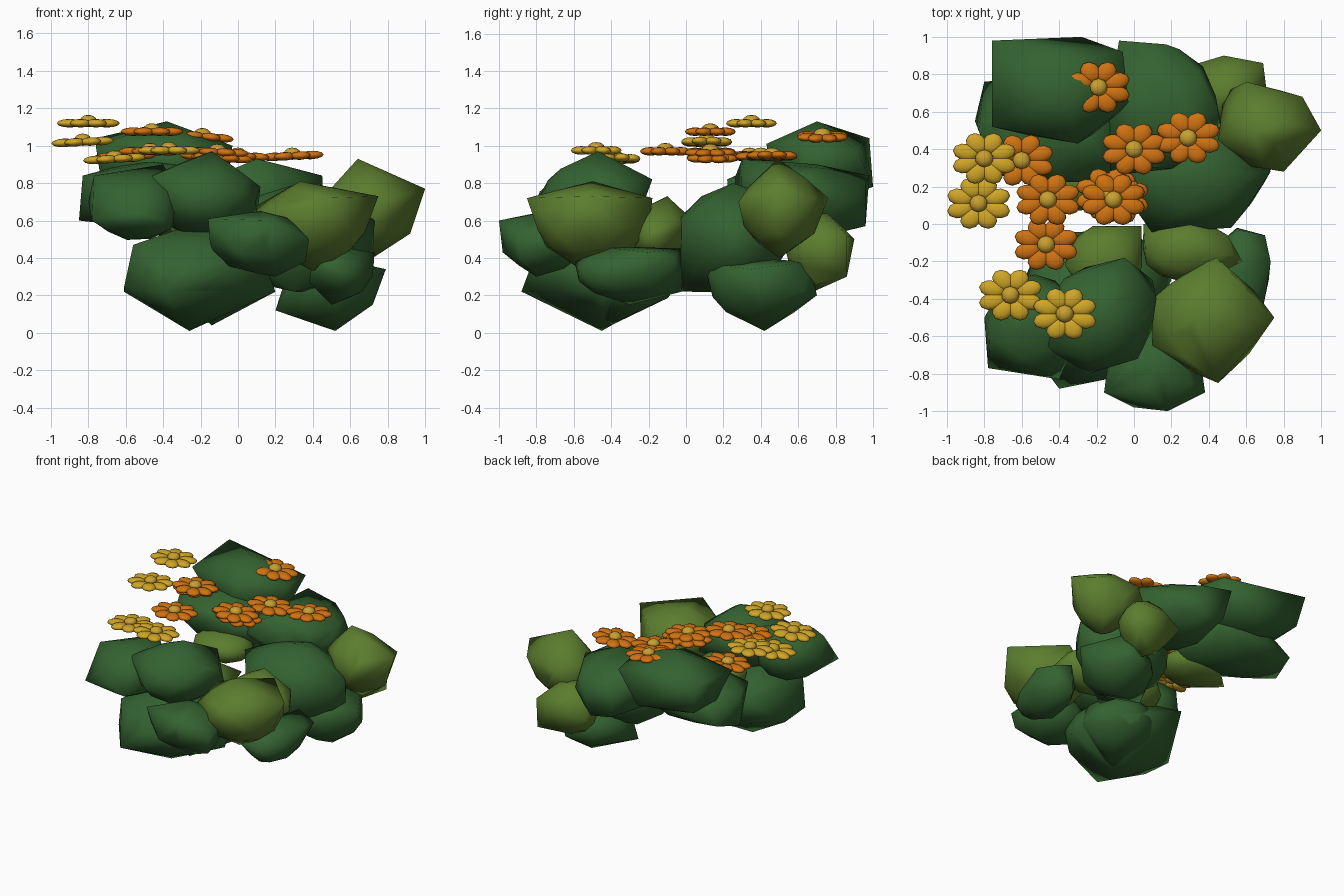
import bpy, bmesh, math, random
from mathutils import Matrix, Vector, Euler

if "Cube" in bpy.data.objects:
    bpy.data.objects.remove(bpy.data.objects["Cube"])


def material(name, rgb):
    m = bpy.data.materials.new(name)
    m.diffuse_color = (*rgb, 1)
    m.use_nodes = True
    m.node_tree.nodes["Principled BSDF"].inputs["Base Color"].default_value = m.diffuse_color
    return m


DARK = material("dark_leaf_green", (0.034, 0.122, 0.03))
LIGHT = material("light_leaf_green", (0.107, 0.205, 0.028))
ORANGE = material("petal_orange", (0.63, 0.17, 0.006))
YELLOW = material("petal_yellow", (0.63, 0.38, 0.02))
GOLD = material("flower_centre_gold", (0.58, 0.35, 0.03))


def finish(bm, name, mats):
    for f in bm.faces:
        f.smooth = True
    me = bpy.data.meshes.new(name)
    bm.to_mesh(me)
    bm.free()
    for m in mats:
        me.materials.append(m)
    ob = bpy.data.objects.new(name, me)
    bpy.context.collection.objects.link(ob)


def leaf_clump(name, mat, seed, xs, ys, zs, corners=()):
    """Rounded core within the extents, stretched out to a few pointed corners."""
    rng = random.Random(seed)
    bm = bmesh.new()
    bmesh.ops.create_icosphere(bm, subdivisions=2, radius=0.95 if corners else 1.0)
    turn = Euler([rng.uniform(0, 6.3) for _ in range(3)]).to_matrix()
    mid = Vector([(a + b) / 2 for a, b in (xs, ys, zs)])
    half = [(b - a) / 2 for a, b in (xs, ys, zs)]
    for v in bm.verts:
        v.co = mid + Vector([h * c for h, c in zip(half, turn @ v.co)])
    for c in corners:
        bm.verts.new(c)
    hull = bmesh.ops.convex_hull(bm, input=bm.verts[:])
    loose = {g for g in hull["geom_interior"] if isinstance(g, bmesh.types.BMVert)}
    bmesh.ops.delete(bm, geom=list(loose), context='VERTS')
    bmesh.ops.recalc_face_normals(bm, faces=bm.faces[:])
    finish(bm, name, [mat])


def flower(name, mat, pos, tilt=0.0, rx=0.178, ry=0.144):
    """Eight broad flattened petals around a domed centre."""
    bm = bmesh.new()
    base = Matrix.Translation(pos) @ Matrix.Rotation(tilt, 4, 'Y') @ Matrix.Diagonal((rx, ry, 1, 1))
    for k in range(8):
        m = (base @ Matrix.Rotation(math.tau * (k + 0.5) / 8, 4, 'Z')
             @ Matrix.Translation((0.6, 0, 0)) @ Matrix.Diagonal((0.4, 0.31, 0.023, 1)))
        bmesh.ops.create_uvsphere(bm, u_segments=10, v_segments=6, radius=1, matrix=m)
    n = len(bm.faces)
    m = base @ Matrix.Translation((0, 0, 0.012)) @ Matrix.Diagonal((0.27, 0.33, 0.033, 1))
    bmesh.ops.create_uvsphere(bm, u_segments=10, v_segments=6, radius=1, matrix=m)
    bm.faces.ensure_lookup_table()
    for f in bm.faces[n:]:
        f.material_index = 1
    finish(bm, name, [mat, GOLD])


# back clumps
leaf_clump("clump_back_left_top", DARK, 1, (-.78, -.02), (.43, .99), (.68, 1.09),
           [(-.38, .7, 1.13), (-.76, .98, 1.04), (-.06, .92, .97), (-.03, .65, 1.0), (-.3, .43, 1.01),
            (-.76, .52, 1.0), (-.72, .93, .81), (-.28, 1.0, .78)])
leaf_clump("clump_back_left_low", DARK, 2, (-.85, -.04), (.2, .82), (.54, .93),
           [(-.85, .55, .6), (-.83, .5, .84), (-.72, .26, .8), (-.1, .22, .82), (-.1, .42, .56),
            (-.8, .76, .66)])
leaf_clump("clump_back_middle", DARK, 3, (-.15, .46), (.26, .97), (.48, .92),
           [(.45, .6, .84), (-.08, .98, .84), (.17, .96, .8), (.46, .55, .66), (.1, .3, .93),
            (-.2, .25, .8), (.15, .96, .57), (-.02, .96, .6)])
leaf_clump("clump_centre", DARK, 4, (-.06, .72), (-.04, .56), (.2, .81),
           [(.73, .28, .6), (.52, -.02, .62), (.1, -.05, .6), (.3, -.02, .22), (.43, .25, .8),
            (-.08, .2, .66), (.72, .3, .42)])
leaf_clump("clump_right_low", DARK, 5, (.22, .76), (.12, .68), (.05, .41),
           [(.52, .42, .01), (.79, .35, .34), (.72, .4, .15), (.2, .3, .12), (.5, .1, .37),
            (.6, .66, .38), (.55, .7, .2)])
leaf_clump("light_clump_right", LIGHT, 6, (.48, .93), (.28, .74), (.43, .88),
           [(.64, .49, .93), (1.0, .5, .77), (.9, .68, .72), (.8, .28, .7), (.6, .76, .72),
            (.45, .45, .72), (.92, .5, .53), (.72, .5, .4), (.48, .7, .6)])
leaf_clump("light_clump_back_right", LIGHT, 7, (.28, .7), (.52, .88), (.24, .66),
           [(.28, .84, .45), (.48, .9, .5), (.69, .86, .52), (.71, .7, .45), (.68, .86, .3), (.5, .68, .22)])
leaf_clump("light_clump_left", LIGHT, 8, (-.55, -.06), (.05, .46), (.5, .73),
           [(-.58, .3, .54)])

# front clumps
leaf_clump("clump_front_left", DARK, 9, (-.79, -.28), (-.82, -.25), (.48, .88),
           [(-.78, -.77, .6), (-.8, -.5, .7), (-.64, -.3, .8), (-.4, -.83, .6), (-.4, -.4, .9),
            (-.77, -.6, .84)])
leaf_clump("clump_front_top", DARK, 10, (-.48, .12), (-.79, -.2), (.5, .94),
           [(-.14, -.47, .97), (-.48, -.65, .83), (-.36, -.35, .85), (-.05, -.18, .82), (.12, -.4, .78),
            (.02, -.72, .75), (-.25, -.8, .7), (.1, -.3, .6)])
leaf_clump("clump_front_base", DARK, 11, (-.6, .17), (-.85, -.06), (.08, .58),
           [(-.61, -.6, .24), (-.61, -.35, .22), (-.56, -.64, .47), (-.26, -.45, .01), (-.4, -.88, .22),
            (-.1, -.82, .38), (.2, -.45, .22), (0, -.03, .25), (-.48, -.05, .46)])
leaf_clump("clump_base_inner", DARK, 12, (-.4, .18), (-.6, -.02), (.1, .53),
           [(-.14, -.4, .04), (-.02, -.02, .3), (.2, -.3, .22)])
leaf_clump("clump_front_low", DARK, 13, (-.16, .38), (-.99, -.53), (.31, .66),
           [(-.16, -.9, .61), (.18, -1.0, .6), (.38, -.9, .5), (.36, -.88, .38), (.2, -.8, .3),
            (-.15, -.86, .48), (0, -.98, .43)])
leaf_clump("clump_front_right_low", DARK, 14, (.38, .72), (-.6, -.04), (.17, .47),
           [(.73, -.2, .43), (.72, -.3, .3), (.55, -.03, .45), (.55, -.02, .22), (.4, -.6, .4),
            (.38, -.4, .27), (.5, -.3, .15), (.7, -.06, .4)])
leaf_clump("light_clump_front_right", LIGHT, 15, (.1, .7), (-.82, -.2), (.36, .8),
           [(.44, -.18, .72), (.75, -.5, .73), (.45, -.85, .72), (.1, -.4, .68), (.33, -.5, .81),
            (.1, -.65, .62), (.4, -.55, .33), (.65, -.5, .5), (.4, -.2, .52)])
leaf_clump("light_clump_inner_left", LIGHT, 16, (-.37, .06), (-.4, .01), (.4, .7),
           [(-.37, -.22, .6), (.04, -.01, .6)])
leaf_clump("light_clump_inner_right", LIGHT, 17, (.03, .55), (-.32, .02), (.37, .7),
           [(.3, -.1, .73), (.5, -.06, .6), (.3, .04, .6), (.05, 0, .56), (.58, -.2, .5)])

# flowers
for i, (x, y, z, t) in enumerate([(-.80, .35, 1.12, 0), (-.83, .11, 1.02, -.05),
                                  (-.66, -.38, .93, -.06), (-.37, -.48, .975, 0)]):
    flower(f"yellow_flower_{i + 1}", YELLOW, (x, y, z), t)
for i, (x, y, z, t) in enumerate([(-.19, .73, 1.05, .1), (-.46, .13, 1.075, 0),
                                  (-.60, .34, .945, -.05), (0, .40, .945, .05),
                                  (.29, .46, .945, -.05), (-.11, .13, .965, .05),
                                  (-.14, .16, .94, .06), (-.09, .14, .935, .06),
                                  (-.47, -.11, .97, 0)]):
    flower(f"orange_flower_{i + 1}", ORANGE, (x, y, z), t)
